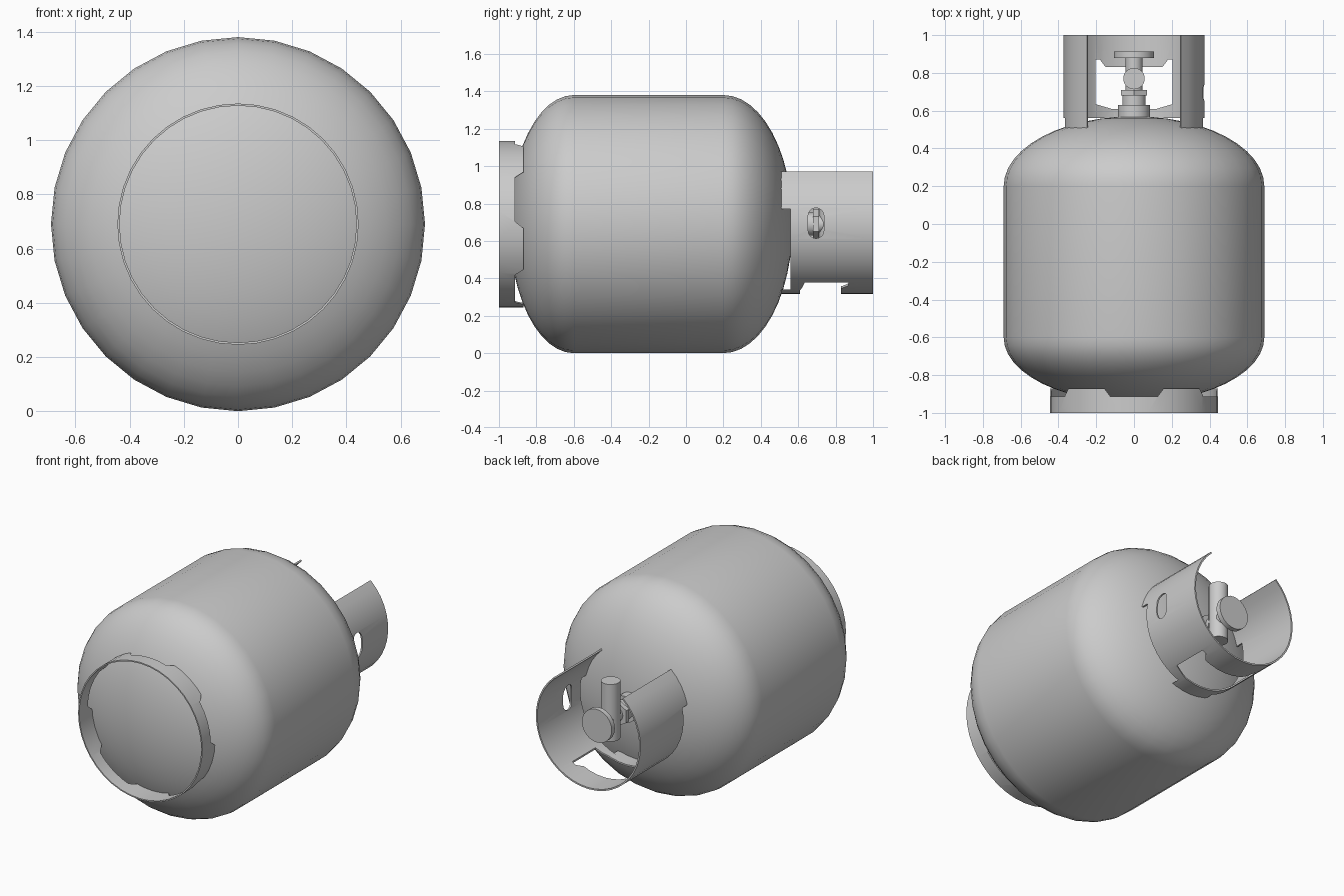
import bpy, bmesh, math
from mathutils import Vector

AXIS_Z = 0.69
cube = bpy.data.objects.get("Cube")
if cube:
    bpy.data.objects.remove(cube, do_unlink=True)

steel = bpy.data.materials.new("grey_steel")
steel.use_nodes = True
GREY = (0.6, 0.6, 0.6, 1)
steel.diffuse_color = GREY
steel.node_tree.nodes["Principled BSDF"].inputs["Base Color"].default_value = GREY


def finish(name, bm):
    bmesh.ops.recalc_face_normals(bm, faces=bm.faces)
    mesh = bpy.data.meshes.new(name)
    bm.to_mesh(mesh)
    bm.free()
    mesh.materials.append(steel)
    obj = bpy.data.objects.new(name, mesh)
    obj.location.z = AXIS_Z
    bpy.context.collection.objects.link(obj)
    return obj


def revolve(name, profile, steps=32, closed=False, start=90, sweep=360):
    """Spin a (radius, y) profile around the tank axis."""
    bm = bmesh.new()
    a = math.radians(start)
    verts = [bm.verts.new((r * math.cos(a), y, r * math.sin(a))) for r, y in profile]
    pairs = list(zip(verts, verts[1:]))
    if closed:
        pairs.append((verts[-1], verts[0]))
    edges = [bm.edges.new(p) for p in pairs]
    bmesh.ops.spin(bm, geom=verts + edges, cent=(0, 0, 0), axis=(0, -1, 0),
                   angle=math.radians(sweep), steps=steps)
    bmesh.ops.remove_doubles(bm, verts=bm.verts, dist=0.0005)
    if sweep < 360:
        bmesh.ops.holes_fill(bm, edges=[e for e in bm.edges if e.is_boundary], sides=0)
    return finish(name, bm)


def wall(name, radius, y0, y1, thick, **kw):
    inner = radius - thick
    return revolve(name, [(inner, y0), (radius, y0), (radius, y1), (inner, y1)],
                   closed=True, **kw)


def disc(name, radius, y0, y1, steps=24):
    return revolve(name, [(0, y0), (radius, y0), (radius, y1), (0, y1)], steps)


def cut(obj, outline, angle):
    """Cut a (tangent, y) outline through a wall on the side at the given angle."""
    a = math.radians(angle)
    out = Vector((math.cos(a), 0, math.sin(a)))
    side = Vector((-math.sin(a), 0, math.cos(a)))
    bm = bmesh.new()
    face = bm.faces.new([bm.verts.new(out * 0.05 + side * t + Vector((0, y, 0)))
                         for t, y in outline])
    ext = bmesh.ops.extrude_face_region(bm, geom=[face])
    bmesh.ops.translate(bm, vec=out * 0.6,
                        verts=[v for v in ext["geom"] if isinstance(v, bmesh.types.BMVert)])
    cutter = finish("cutter", bm)
    cutter.hide_render = True
    mod = obj.modifiers.new("opening", 'BOOLEAN')
    mod.operation = 'DIFFERENCE'
    mod.solver = 'EXACT'
    mod.object = cutter
    bpy.context.view_layer.objects.active = obj
    bpy.ops.object.modifier_apply(modifier=mod.name)
    bpy.data.objects.remove(cutter, do_unlink=True)


# Tank: straight barrel with an elliptical dome at each end
R = 0.69
quarter = [math.pi / 2 * i / 12 for i in range(13)]
profile = [(R * math.sin(t), -0.6 - 0.345 * math.cos(t)) for t in quarter]
profile += [(R * math.cos(t), 0.2 + 0.37 * math.sin(t)) for t in quarter]
parts = [revolve("tank_body", profile)]

# Foot ring with five tapered drain notches
foot = wall("foot_ring", 0.445, -1, -0.87, 0.008, steps=40)
for i in range(5):
    cut(foot, [(-0.125, -0.913), (0.125, -0.913), (0.165, -0.86), (-0.165, -0.86)],
        90 + 72 * i)
parts.append(foot)

# Valve guard: collar left open at the top
guard = wall("valve_guard", 0.375, 0.5, 1, 0.01, start=131.7, sweep=276.6)
for angle, lo, hi in ((0, -0.35, 0.08), (180, -0.08, 0.35)):
    cut(guard, [(lo, 0.48), (hi, 0.48), (hi, 0.56), (lo, 0.56)], angle)
# Hand opening underneath
half = [(0.12, 0.61), (0.205, 0.635), (0.205, 0.87), (0.18, 0.87), (0.15, 0.83)]
cut(guard, half + [(-t, y) for t, y in reversed(half)], -90)
# Rounded slot on one side
slot = []
for i in range(18):
    a = math.pi * (i if i < 9 else i - 1) / 8
    shift = 0.045 if i < 9 else -0.035
    slot.append((shift + 0.042 * math.sin(a), 0.695 + 0.042 * math.cos(a)))
cut(guard, slot, 0)
parts.append(guard)

# Valve: collar, neck, hexagonal nut, stem and hand wheel
parts += [disc("valve_collar", 0.085, 0.55, 0.63),
          disc("valve_neck", 0.062, 0.63, 0.68),
          disc("valve_nut", 0.08, 0.68, 0.71, 6),
          disc("valve_stem", 0.045, 0.71, 0.88),
          disc("hand_wheel", 0.107, 0.88, 0.912)]

# Upright outlet pipe crossing the stem
bm = bmesh.new()
bmesh.ops.create_cone(bm, cap_ends=True, segments=24, radius1=0.057, radius2=0.057, depth=0.37)
bmesh.ops.translate(bm, verts=bm.verts, vec=(0, 0.77, 0.055))
parts.append(finish("valve_outlet", bm))

# Smooth shading with crisp edges
bpy.ops.object.select_all(action='DESELECT')
for obj in parts:
    obj.select_set(True)
bpy.context.view_layer.objects.active = parts[0]
bpy.ops.object.shade_smooth_by_angle(angle=math.radians(30))
